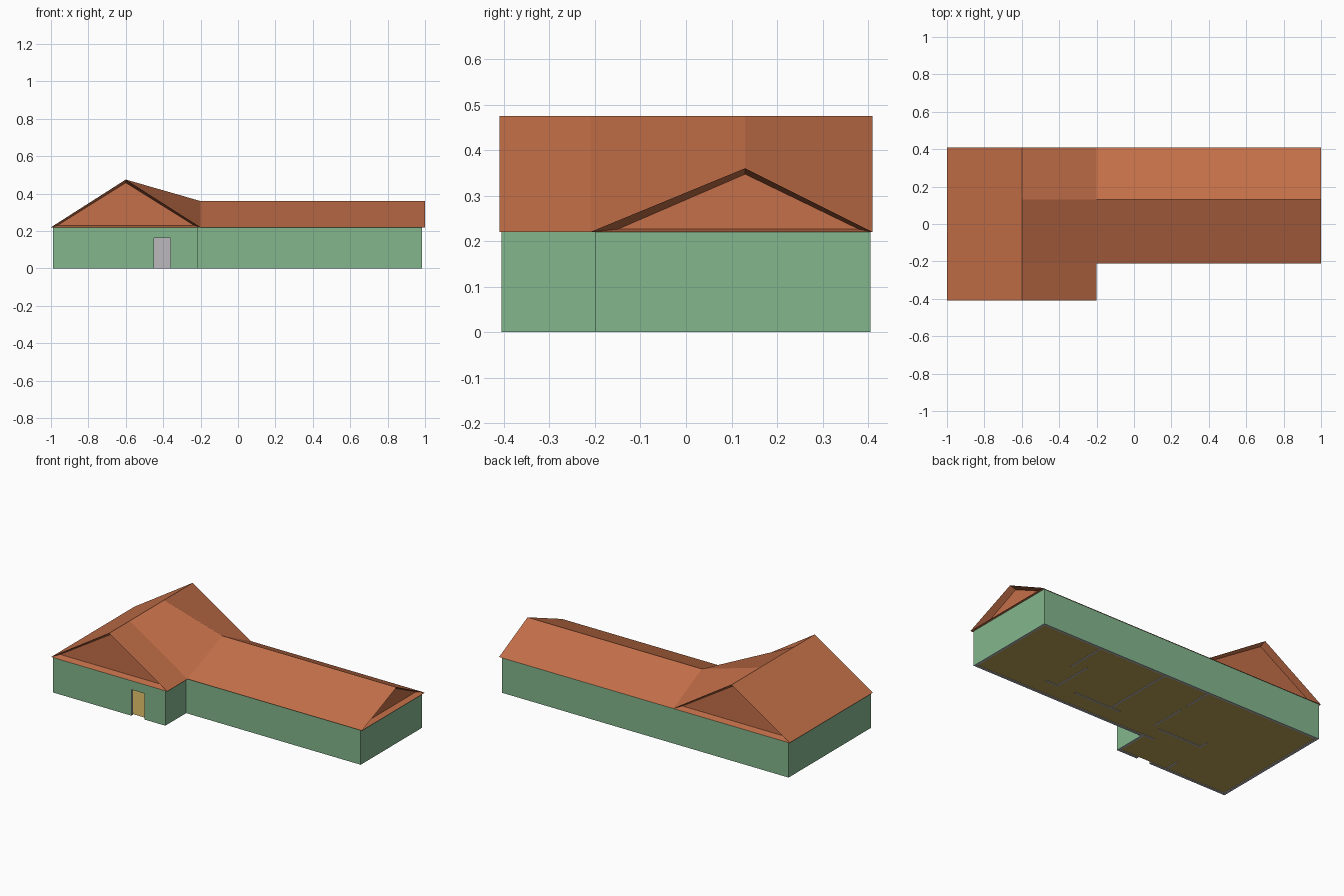
import bpy, bmesh

if "Cube" in bpy.data.objects:
    bpy.data.objects.remove(bpy.data.objects["Cube"])


def material(name, rgb):
    m = bpy.data.materials.new(name)
    m.diffuse_color = (*rgb, 1)
    m.use_nodes = True
    m.node_tree.nodes["Principled BSDF"].inputs["Base Color"].default_value = m.diffuse_color
    return m


GREEN = material("wall_green", (0.23, 0.47, 0.27))
GREY = material("plaster_grey", (0.5, 0.48, 0.5))
ORANGE = material("roof_orange", (0.55, 0.16, 0.065))
TAN = material("floor_tan", (0.5, 0.36, 0.1))


def finish(name, bm, mats):
    bmesh.ops.recalc_face_normals(bm, faces=bm.faces)
    me = bpy.data.meshes.new(name)
    bm.to_mesh(me)
    bm.free()
    for m in mats:
        me.materials.append(m)
    ob = bpy.data.objects.new(name, me)
    bpy.context.collection.objects.link(ob)
    return ob


def box(name, x0, x1, y0, y1, z0, z1, mat):
    bm = bmesh.new()
    bmesh.ops.create_cube(bm, size=1)
    for v in bm.verts:
        v.co = (x1 if v.co.x > 0 else x0, y1 if v.co.y > 0 else y0, z1 if v.co.z > 0 else z0)
    return finish(name, bm, [mat])


WALL_H, DOOR_H, T = 0.22, 0.162, 0.015
L, R, F, B, CX, CY = -0.99, 0.985, -0.405, 0.405, -0.217, -0.2
D0, D1 = -0.45, -0.36

# Outer walls: L-shaped footprint, green outside and grey inside, with a door opening
outer = [(L, F), (D0, F), (D1, F), (CX, F), (CX, CY), (R, CY), (R, B), (L, B)]
inner = [(L + T, F + T), (D0, F + T), (D1, F + T), (CX - T, F + T),
         (CX - T, CY + T), (R - T, CY + T), (R - T, B - T), (L + T, B - T)]
DOOR = 1
bm = bmesh.new()
levels = (0, DOOR_H, WALL_H)
ov, iv = [[[bm.verts.new((*p, z)) for p in loop] for z in levels] for loop in (outer, inner)]
n = len(outer)


def wall_face(verts, mat):
    bm.faces.new(verts).material_index = mat


for i in range(n):
    j = (i + 1) % n
    for k in range(2):
        if i == DOOR and k == 0:
            continue
        wall_face((ov[k][i], ov[k][j], ov[k + 1][j], ov[k + 1][i]), 0)
        wall_face((iv[k][i], iv[k][j], iv[k + 1][j], iv[k + 1][i]), 1)
    wall_face((ov[2][i], ov[2][j], iv[2][j], iv[2][i]), 1)
    base = 1 if i == DOOR else 0
    wall_face((ov[base][i], ov[base][j], iv[base][j], iv[base][i]), 1)
for i in (DOOR, DOOR + 1):
    wall_face((ov[0][i], ov[1][i], iv[1][i], iv[0][i]), 1)
finish("outer_walls", bm, [GREEN, GREY])

# Floor slab, thin enough for the inner walls to reach through it
bm = bmesh.new()
bm.faces.new([bm.verts.new((x, y, 0.004)) for x, y in inner])
finish("floor", bm, [TAN])

# Inner partition walls: x0, x1, y0, y1
H = 0.004
partitions = [
    (0.565 - H, 0.565 + H, 0.14, 0.39), (0.487 - H, 0.487 + H, -0.07, 0.18),
    (0.487, 0.57, -0.078, -0.07), (0.04, 0.365, -0.078, -0.07),
    (0.105 - H, 0.105 + H, -0.07, 0.39), (-0.205 - H, -0.205 + H, -0.07, 0.16),
    (-0.205 - H, -0.205 + H, 0.21, 0.39), (-0.55, -0.25, -0.09, -0.08),
    (-0.55 - H, -0.55 + H, -0.09, -0.03), (-0.56 - H, -0.56 + H, -0.39, -0.30),
    (-0.3, -0.217, -0.19, -0.18),
]
for i, (x0, x1, y0, y1) in enumerate(partitions):
    box(f"partition_{i + 1}", x0, x1, y0, y1, 0, WALL_H, GREY)

# Roof: main gable plus a lower wing whose ridge climbs to the main ridge
bm = bmesh.new()
V = lambda x, y, z: bm.verts.new((x, y, z))
E, TOP, LOW = 0.22, 0.475, 0.36
rows = (-0.41, -0.21, 0.13, 0.41)
left = [V(-1, y, E) for y in rows]
ridge = [V(-0.6, y, TOP) for y in rows]
right = [V(-0.2, y, z) for y, z in zip(rows, (E, E, LOW, E))]
end = [V(1, y, z) for y, z in zip(rows[1:], (E, LOW, E))]
for i in range(3):
    bm.faces.new((left[i], ridge[i], ridge[i + 1], left[i + 1]))
    bm.faces.new((ridge[i], right[i], right[i + 1], ridge[i + 1]))
for i in range(2):
    bm.faces.new((right[i + 1], end[i], end[i + 1], right[i + 2]))
bm.faces.new(left + [right[3], right[1], right[0]])
bm.faces.new((right[1], end[0], end[2], right[3]))


# Recessed gable: slanted reveals round a set-back triangle
def gable(rim, points):
    tri = [V(*p) for p in points]
    for i in range(3):
        j = (i + 1) % 3
        bm.faces.new((rim[i], rim[j], tri[j], tri[i]))
    bm.faces.new(tri)


DEPTH = 0.04
for k, s in ((0, 1), (3, -1)):
    y = rows[k] + s * DEPTH
    gable((left[k], ridge[k], right[k]), ((-0.965, y, 0.23), (-0.6, y, 0.458), (-0.235, y, 0.23)))
gable(end, ((1 - DEPTH, -0.15, 0.226), (1 - DEPTH, 0.13, 0.347), (1 - DEPTH, 0.38, 0.226)))
finish("roof", bm, [ORANGE])
